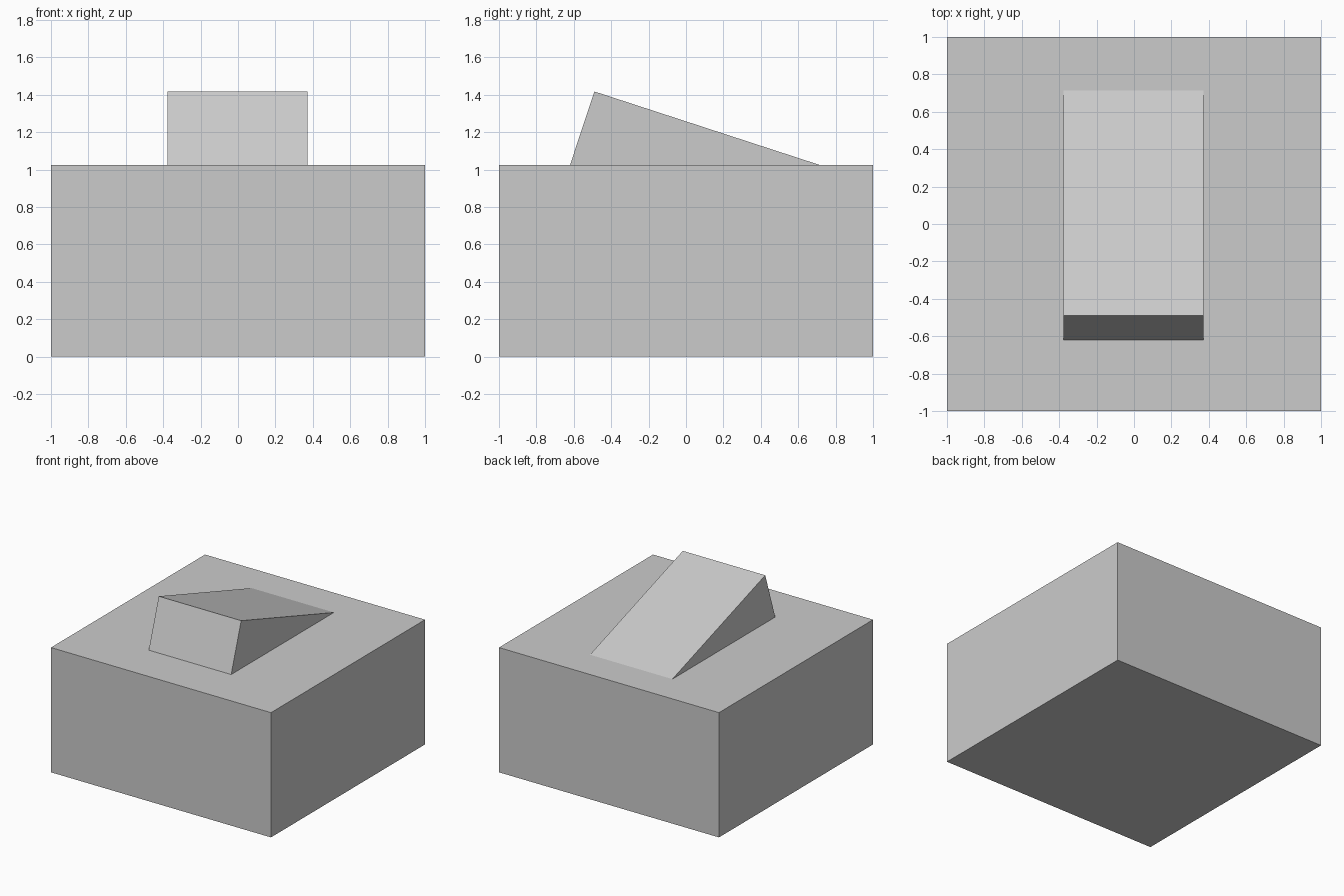
import bpy
import bmesh

if "Cube" in bpy.data.objects:
    bpy.data.objects.remove(bpy.data.objects["Cube"])


def prism(name, profile, x0, x1):
    """Extrude a (y, z) profile along x from x0 to x1."""
    bm = bmesh.new()
    face = bm.faces.new([bm.verts.new((x0, y, z)) for y, z in profile])
    ext = bmesh.ops.extrude_face_region(bm, geom=[face])
    verts = [v for v in ext["geom"] if isinstance(v, bmesh.types.BMVert)]
    bmesh.ops.translate(bm, verts=verts, vec=(x1 - x0, 0, 0))
    bmesh.ops.recalc_face_normals(bm, faces=bm.faces)
    mesh = bpy.data.meshes.new(name)
    bm.to_mesh(mesh)
    bm.free()
    obj = bpy.data.objects.new(name, mesh)
    bpy.context.collection.objects.link(obj)
    return obj


TOP = 1.025

# Square block
prism("base_block", [(-1, 0), (1, 0), (1, TOP), (-1, TOP)], -1, 1)

# Tilted rocker rising out of the top face
prism("rocker_wedge", [(-0.62, TOP), (0.715, TOP), (-0.49, 1.418)], -0.377, 0.372)
